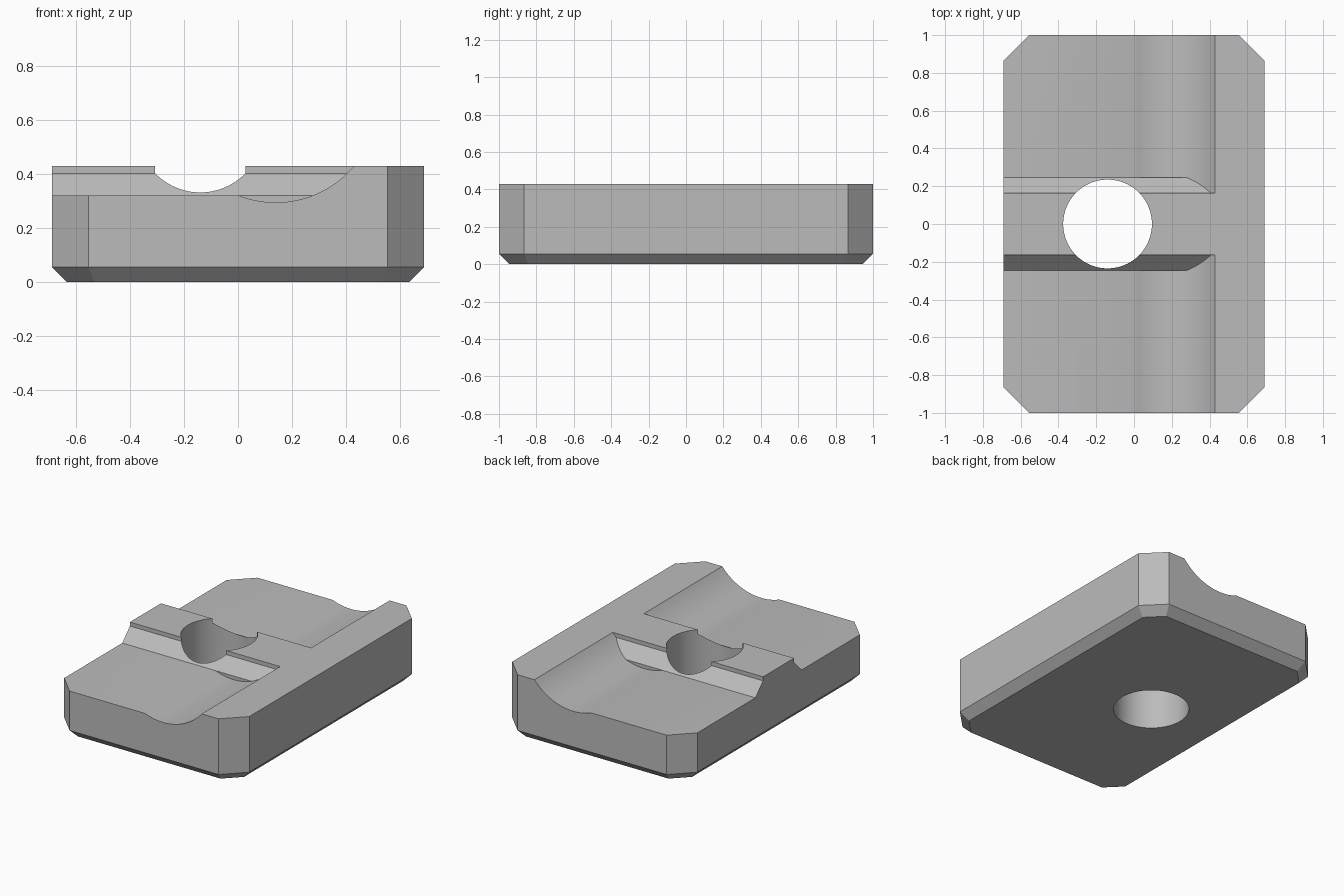
import bpy, bmesh, math
from mathutils import Vector

if "Cube" in bpy.data.objects:
    bpy.data.objects.remove(bpy.data.objects["Cube"], do_unlink=True)

HALF_X, HALF_Y, HEIGHT = 0.69, 1.0, 0.43
CORNER, BOTTOM_CUT = 0.135, 0.055

grey = bpy.data.materials.new("plain grey")
grey.use_nodes = True
grey.diffuse_color = (0.5, 0.5, 0.5, 1)
grey.node_tree.nodes["Principled BSDF"].inputs["Base Color"].default_value = grey.diffuse_color


def loft(name, rings):
    """Closed solid skinned through rings that share a point count."""
    bm = bmesh.new()
    loops = [[bm.verts.new(p) for p in ring] for ring in rings]
    count = len(loops[0])
    for low, high in zip(loops, loops[1:]):
        for i in range(count):
            j = (i + 1) % count
            bm.faces.new((low[i], low[j], high[j], high[i]))
    bm.faces.new(loops[0][::-1])
    bm.faces.new(loops[-1])
    bmesh.ops.recalc_face_normals(bm, faces=bm.faces)
    mesh = bpy.data.meshes.new(name)
    bm.to_mesh(mesh)
    bm.free()
    mesh.materials.append(grey)
    obj = bpy.data.objects.new(name, mesh)
    bpy.context.collection.objects.link(obj)
    return obj


def octagon(inset, z):
    hx, hy = HALF_X - inset, HALF_Y - inset
    c = CORNER - inset * (2 - math.sqrt(2))
    quarter = [(hx, hy - c), (hx - c, hy)]
    half = quarter + [(-x, y) for x, y in quarter[::-1]]
    return [Vector((x, y, z)) for x, y in half + [(-x, -y) for x, y in half]]


def boolean(target, cutter, operation):
    mod = target.modifiers.new(operation.lower(), "BOOLEAN")
    mod.operation, mod.object, mod.solver = operation, cutter, "EXACT"
    bpy.context.view_layer.objects.active = target
    bpy.ops.object.modifier_apply(modifier=mod.name)
    bpy.data.objects.remove(cutter, do_unlink=True)


# Block with clipped corners and a chamfered underside
block = loft("clamp_plate", [octagon(BOTTOM_CUT, 0), octagon(0, BOTTOM_CUT), octagon(0, HEIGHT)])

# Lowered deck running into a rounded channel
cx, cz, radius, deck = 0.14, 0.674, 0.379, 0.32
start = -math.acos((deck - cz) / -radius)
end = math.acos((cz - HEIGHT) / radius)
floor = [(-0.8, deck)]
for i in range(33):
    a = start + (end - start) * i / 32
    floor.append((cx + radius * math.sin(a), cz - radius * math.cos(a)))
floor += [(floor[-1][0], 0.6), (-0.8, 0.6)]

# Side of the raised rib: short upright lip, slope, then upright foot
rib = [(0.165, 0.7), (0.165, 0.403), (0.247, deck), (0.247, 0.2), (1.2, 0.2), (1.2, 0.7)]

for side in (-1, 1):
    channel = loft("channel_cutter", [[(x, side * y, z) for x, z in floor] for y in (0.1, 1.1)])
    rib_side = loft("rib_cutter", [[(x, side * y, z) for y, z in rib] for x in (-0.9, 0.9)])
    boolean(channel, rib_side, "INTERSECT")
    boolean(block, channel, "DIFFERENCE")

# Round through hole
bpy.ops.mesh.primitive_cylinder_add(vertices=96, radius=0.235, depth=2, location=(-0.14, 0, 0))
hole = bpy.context.object
hole.data.materials.append(grey)
boolean(block, hole, "DIFFERENCE")

bpy.ops.object.select_all(action="DESELECT")
block.select_set(True)
bpy.context.view_layer.objects.active = block
bpy.ops.object.shade_smooth_by_angle(angle=math.radians(30))
